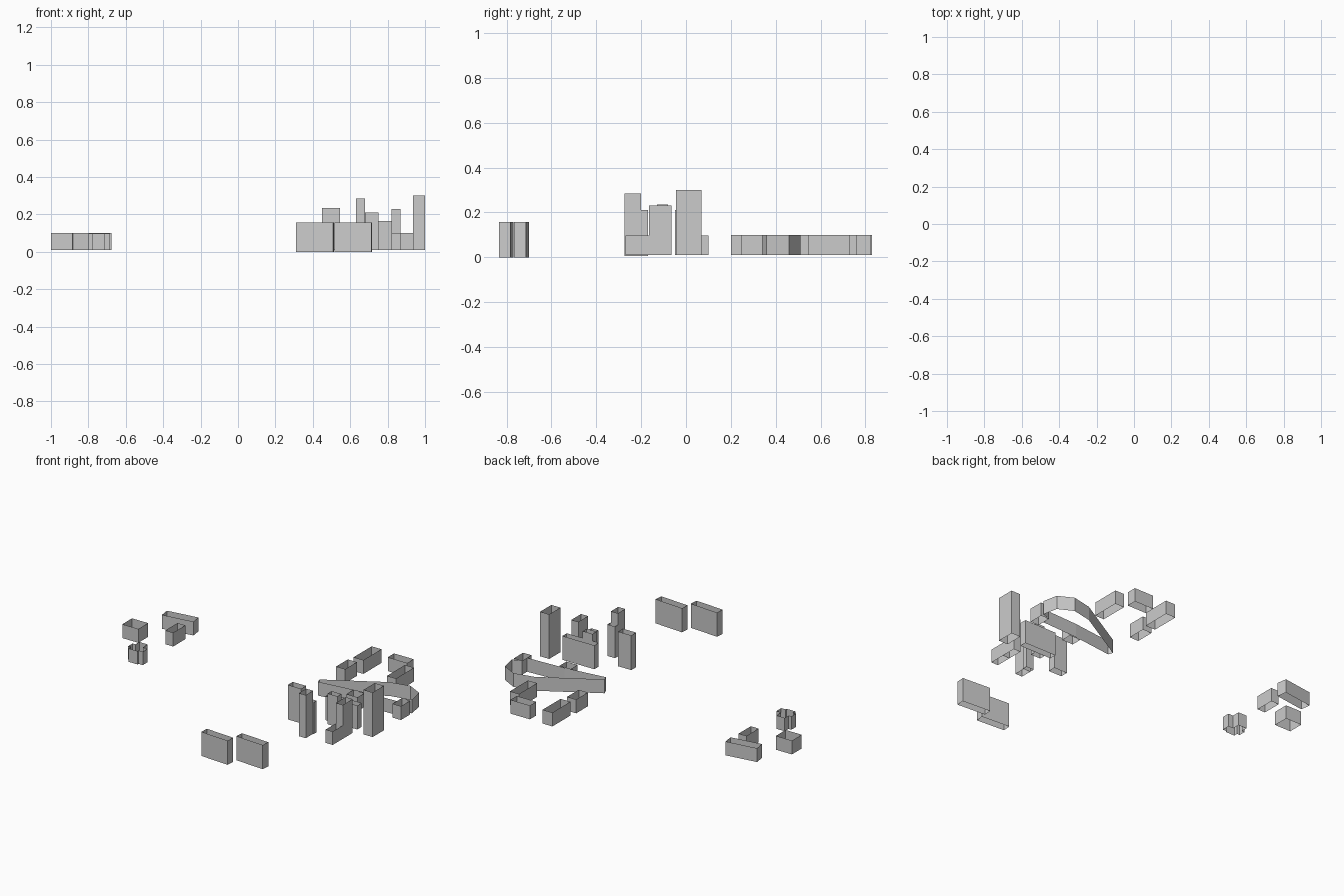
import bpy
from math import cos, sin, radians

if "Cube" in bpy.data.objects:
    bpy.data.objects.remove(bpy.data.objects["Cube"])


def walls(name, outline, top, base=0.01):
    """Open-topped ring of vertical walls over a footprint outline."""
    n = len(outline)
    verts = [(x, y, base) for x, y in outline] + [(x, y, top) for x, y in outline]
    faces = [(i, (i + 1) % n, (i + 1) % n + n, i + n) for i in range(n)]
    mesh = bpy.data.meshes.new(name)
    mesh.from_pydata(verts, [], faces)
    obj = bpy.data.objects.new(name, mesh)
    bpy.context.collection.objects.link(obj)
    return obj


def block(name, x0, x1, y0, y1, top, base=0.01, turn=0):
    """Rectangular building, turned about its own centre."""
    cx, cy, t = (x0 + x1) / 2, (y0 + y1) / 2, radians(turn)
    corners = [(x0, y0), (x1, y0), (x1, y1), (x0, y1)]
    walls(name, [(cx + (x - cx) * cos(t) - (y - cy) * sin(t),
                  cy + (x - cx) * sin(t) + (y - cy) * cos(t)) for x, y in corners], top, base)


# Two slab buildings at the front
block("front_slab_west", 0.313, 0.511, -0.828, -0.775, 0.157, 0.0, turn=-4)
block("front_slab_east", 0.517, 0.716, -0.759, -0.707, 0.157, 0.0, turn=-4)

# Towers
block("west_tower", 0.45, 0.545, -0.13, -0.08, 0.235)
block("south_tower", 0.63, 0.68, -0.275, -0.20, 0.285, 0.005)
block("south_tower_annex", 0.63, 0.685, -0.20, -0.17, 0.21, 0.005)
block("east_tower", 0.935, 1.0, -0.045, 0.07, 0.30)
block("middle_tower", 0.82, 0.87, -0.165, -0.065, 0.23)
block("middle_low_wing", 0.82, 0.87, -0.27, -0.165, 0.097)

# Wide central slab with a taller block in front
block("central_slab", 0.635, 0.865, -0.01, 0.035, 0.165)
block("central_block", 0.68, 0.75, -0.05, -0.01, 0.21)

# Low houses behind the towers
LOW = 0.10
block("pavilion", 0.64, 0.72, 0.20, 0.27, LOW)
block("court_house_west", 0.37, 0.435, 0.48, 0.60, LOW)
block("court_house_north_west", 0.38, 0.45, 0.645, 0.83, LOW)
block("court_house_north", 0.545, 0.685, 0.76, 0.825, LOW)
block("court_house_east", 0.69, 0.755, 0.545, 0.73, LOW)
block("bend_end_house", 0.94, 1.0, 0.245, 0.34, LOW)

# Long bent building, nearly straight in front and bowed behind
walls("bent_building", [(0.405, 0.245), (0.68, 0.278), (0.94, 0.29), (0.94, 0.34),
                        (1.0, 0.36), (0.98, 0.46), (0.883, 0.51), (0.752, 0.482),
                        (0.393, 0.275)], LOW)

# Separate low group on the left
block("left_house_west", -1.0, -0.885, 0.24, 0.34, LOW)
block("left_house_north", -0.889, -0.681, 0.495, 0.56, LOW, turn=8)
block("left_house_east", -0.743, -0.687, 0.315, 0.44, LOW)
walls("cross_house", [(-0.78, -0.01), (-0.715, -0.01), (-0.715, 0.0), (-0.685, 0.0),
                      (-0.685, 0.05), (-0.72, 0.05), (-0.72, 0.10), (-0.78, 0.10),
                      (-0.78, 0.06), (-0.80, 0.06), (-0.80, 0.015), (-0.78, 0.015)], 0.097)
